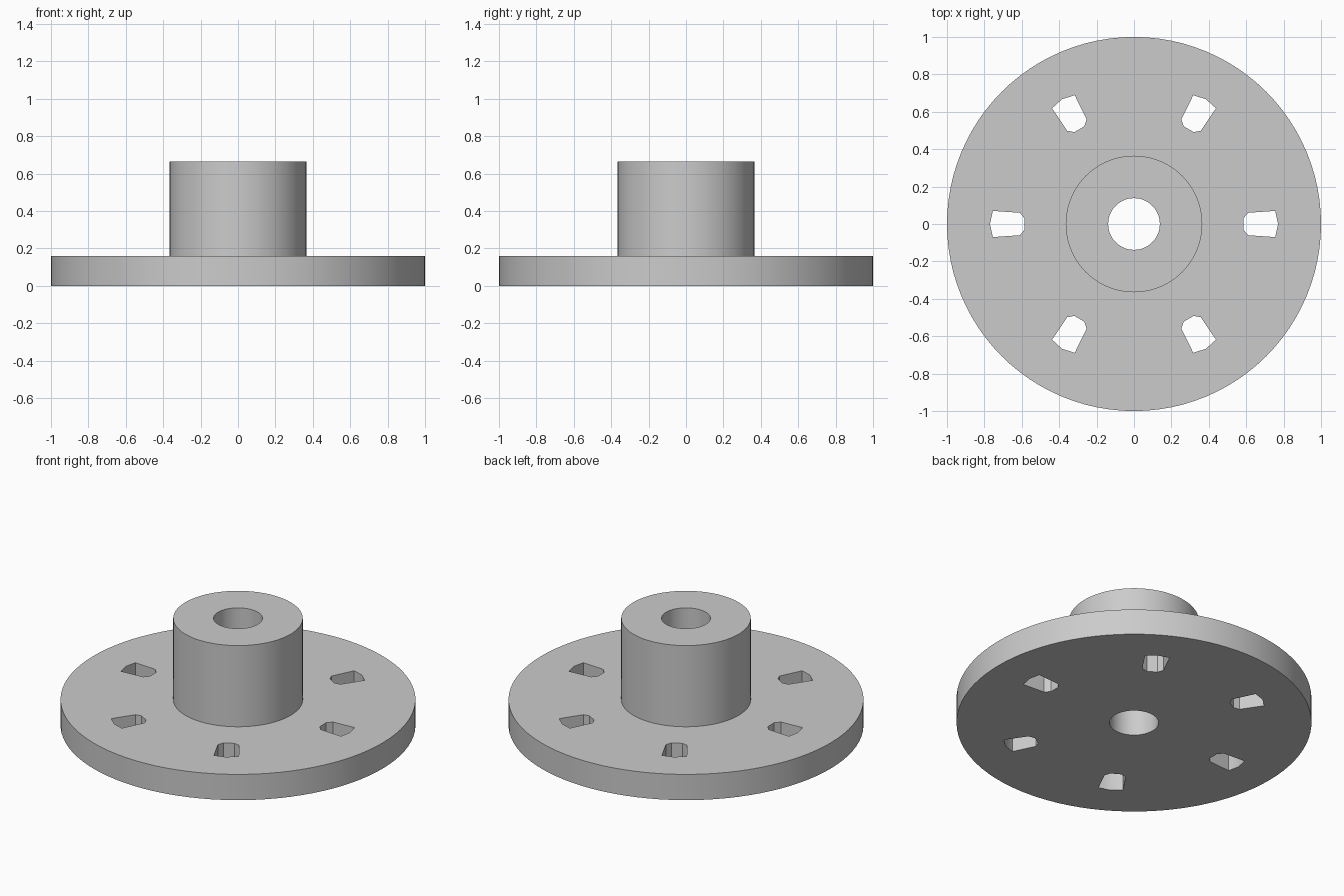
import bpy, bmesh, math

SEGMENTS = 96
HOLES = 6

if "Cube" in bpy.data.objects:
    bpy.data.objects.remove(bpy.data.objects["Cube"], do_unlink=True)

grey = bpy.data.materials.new("plain_grey")
grey.use_nodes = True
grey.diffuse_color = (0.6, 0.6, 0.6, 1)
grey.node_tree.nodes["Principled BSDF"].inputs["Base Color"].default_value = (0.6, 0.6, 0.6, 1)


def make_object(name, bm):
    bmesh.ops.recalc_face_normals(bm, faces=bm.faces)
    mesh = bpy.data.meshes.new(name)
    bm.to_mesh(mesh)
    bm.free()
    mesh.materials.append(grey)
    obj = bpy.data.objects.new(name, mesh)
    bpy.context.collection.objects.link(obj)
    return obj


# Flange and hub turned as one body around the bore
bore, hub, rim = 0.138, 0.365, 1.0
flange_top, hub_top = 0.16, 0.665
profile = [(bore, 0), (rim, 0), (rim, flange_top),
           (hub, flange_top), (hub, hub_top), (bore, hub_top)]
bm = bmesh.new()
rings = []
for i in range(SEGMENTS):
    a = math.tau * i / SEGMENTS
    rings.append([bm.verts.new((r * math.cos(a), r * math.sin(a), z)) for r, z in profile])
for i in range(SEGMENTS):
    near, far = rings[i], rings[(i + 1) % SEGMENTS]
    for j in range(len(profile)):
        k = (j + 1) % len(profile)
        bm.faces.new((near[j], far[j], far[k], near[k]))
body = make_object("flanged_hub", bm)

# Tapered bolt holes spaced around the flange
outline = [(0.585, -0.03), (0.61, -0.06), (0.755, -0.07), (0.77, 0),
           (0.755, 0.07), (0.61, 0.06), (0.585, 0.03)]
bm = bmesh.new()
for n in range(HOLES):
    a = math.tau * n / HOLES
    c, s = math.cos(a), math.sin(a)
    lower, upper = [[bm.verts.new((x * c - y * s, x * s + y * c, z)) for x, y in outline]
                    for z in (-0.1, 0.3)]
    bm.faces.new(lower)
    bm.faces.new(upper)
    for j in range(len(outline)):
        k = (j + 1) % len(outline)
        bm.faces.new((lower[j], lower[k], upper[k], upper[j]))
cutter = make_object("bolt_hole_cutter", bm)
cutter.hide_render = True

cut = body.modifiers.new("bolt_holes", "BOOLEAN")
cut.operation = "DIFFERENCE"
cut.solver = "EXACT"
cut.object = cutter
bpy.context.view_layer.objects.active = body
body.select_set(True)
bpy.ops.object.modifier_apply(modifier=cut.name)
bpy.data.objects.remove(cutter, do_unlink=True)

# Smooth round walls with sharp rims
bpy.ops.object.shade_smooth_by_angle(angle=math.radians(30))
